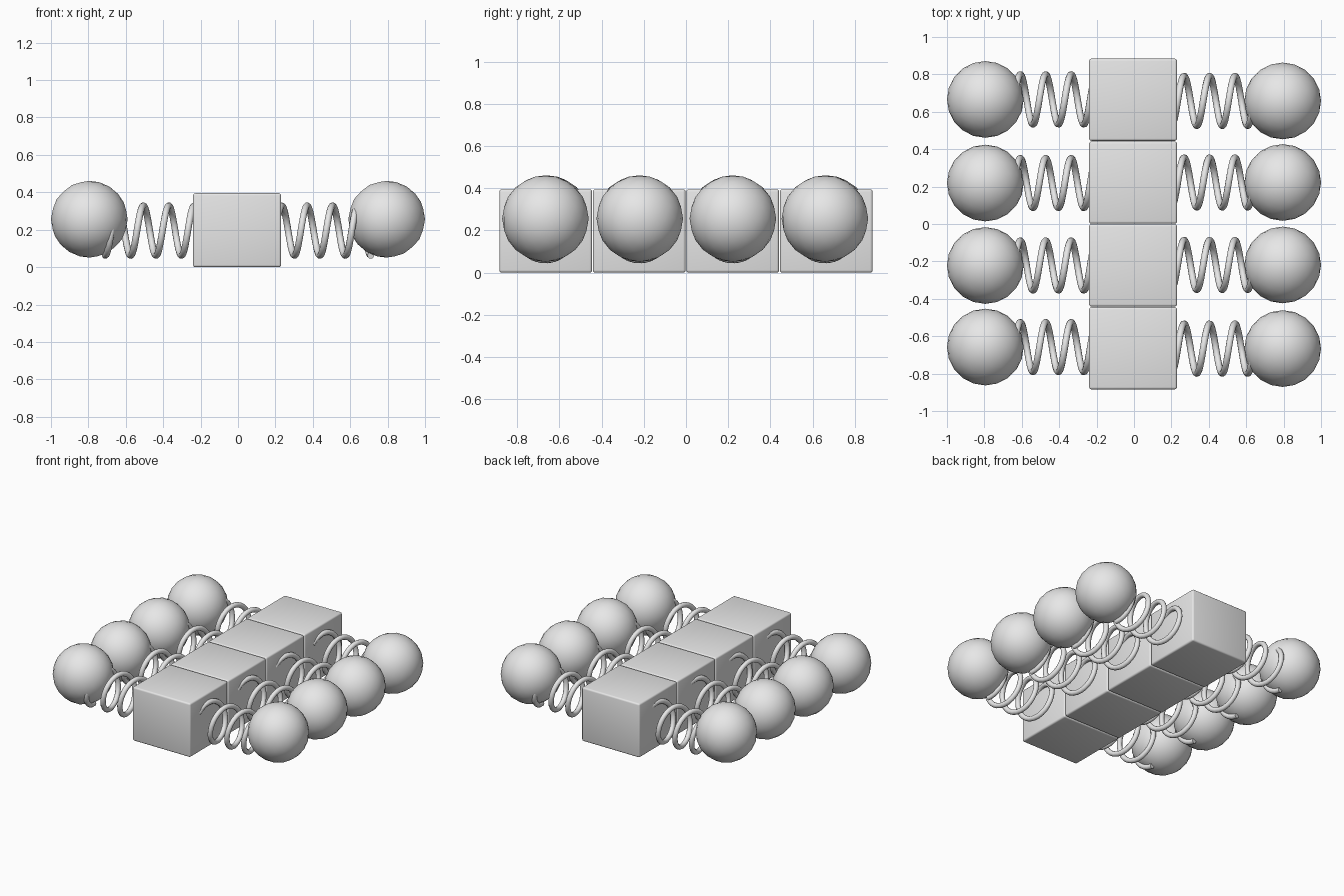
import bpy, bmesh, math
from mathutils import Matrix

if "Cube" in bpy.data.objects:
    bpy.data.objects.remove(bpy.data.objects["Cube"])

grey = bpy.data.materials.new("light_grey")
grey.diffuse_color = (0.8, 0.8, 0.8, 1)
grey.use_nodes = True
grey.node_tree.nodes["Principled BSDF"].inputs["Base Color"].default_value = grey.diffuse_color

BALL_X, BALL_Z, BALL_R = 0.795, 0.256, 0.205
COIL_Z, COIL_R, WIRE_R = 0.195, 0.133, 0.018
PITCH, COIL_START, COIL_END = 0.136, -0.71, -0.215


def add(name, data):
    ob = bpy.data.objects.new(name, data)
    bpy.context.collection.objects.link(ob)
    data.materials.append(grey)
    return ob


def block(y):
    # central block with small rounded edges
    bm = bmesh.new()
    size = Matrix.Diagonal((0.47, 0.439, 0.395, 1))
    bmesh.ops.create_cube(bm, size=1, matrix=Matrix.Translation((-0.005, y, 0.1975)) @ size)
    bmesh.ops.bevel(bm, geom=bm.edges[:], offset=0.012, segments=3, profile=0.5, affect='EDGES')
    for f in bm.faces:
        f.smooth = True
    me = bpy.data.meshes.new("block")
    bm.to_mesh(me)
    bm.free()
    add("block", me)


def ball(y, side):
    # smooth ball at the outer end of the spring
    bm = bmesh.new()
    bmesh.ops.create_icosphere(bm, subdivisions=3, radius=BALL_R,
                               matrix=Matrix.Translation((side * BALL_X, y, BALL_Z)))
    for f in bm.faces:
        f.smooth = True
    me = bpy.data.meshes.new("ball")
    bm.to_mesh(me)
    bm.free()
    add("ball", me)


def spring(y, side):
    # helical wire; the right side is the left one turned half round about z
    cu = bpy.data.curves.new("spring", 'CURVE')
    cu.dimensions = '3D'
    cu.bevel_depth = WIRE_R
    cu.bevel_resolution = 3
    cu.use_fill_caps = True
    n = 90
    sp = cu.splines.new('POLY')
    sp.points.add(n)
    for i, p in enumerate(sp.points):
        x = COIL_START + (COIL_END - COIL_START) * i / n
        a = 2 * math.pi * (x - COIL_START) / PITCH
        p.co = (-side * x, y + side * COIL_R * math.sin(a), COIL_Z - COIL_R * math.cos(a), 1)
    sp.use_smooth = True
    add("spring", cu)


for row in range(4):
    block((row - 1.5) * 0.443)

for y in (-0.658, -0.222, 0.219, 0.666):
    for side in (-1, 1):
        ball(-side * y, side)
        spring(-side * y, side)
